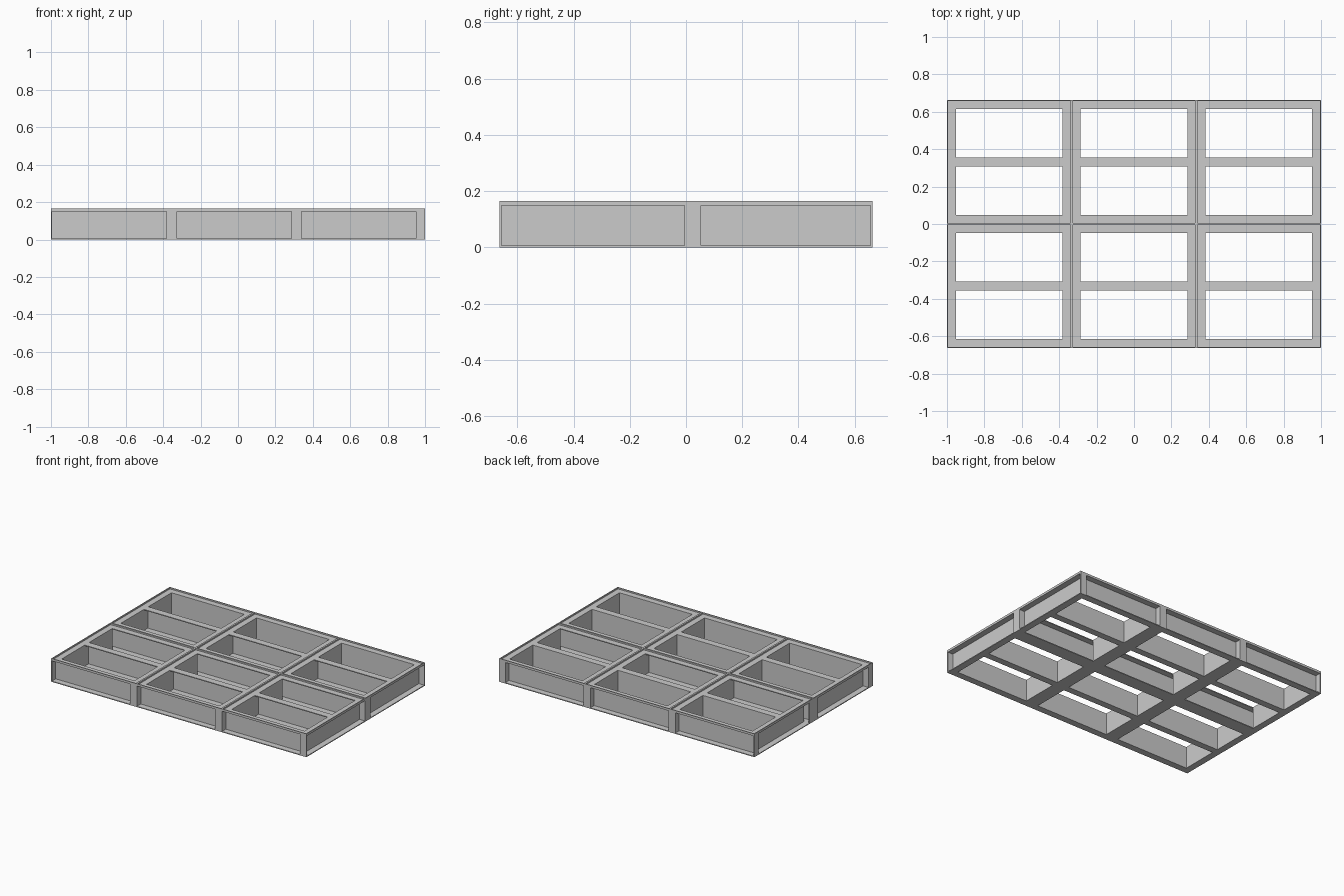
import bpy, bmesh

if "Cube" in bpy.data.objects:
    bpy.data.objects.remove(bpy.data.objects["Cube"])

W, D = 2 / 3, 0.663      # bay size in x and y
H, TOP = 0.155, 0.165    # channel height, lip height
F, T = 0.048, 0.006      # flange width, sheet thickness


def make(name, verts, faces):
    me = bpy.data.meshes.new(name)
    me.from_pydata(verts, [], faces)
    bm = bmesh.new()
    bm.from_mesh(me)
    bmesh.ops.recalc_face_normals(bm, faces=bm.faces)
    bm.to_mesh(me)
    bm.free()
    ob = bpy.data.objects.new(name, me)
    bpy.context.collection.objects.link(ob)
    return ob


def extrude(name, profile, axis, a, b):
    """Extrude a (side, z) profile along x or y from a to b."""
    n = len(profile)
    place = (lambda s, z, t: (t, s, z)) if axis == 'x' else (lambda s, z, t: (s, t, z))
    verts = [place(s, z, t) for t in (a, b) for s, z in profile]
    faces = [(i, (i + 1) % n, n + (i + 1) % n, n + i) for i in range(n)]
    faces += [tuple(range(n)), tuple(range(n, 2 * n))]
    return make(name, verts, faces)


def channel(name, axis, a, b, web, d):
    """C-section: web face at 'web', flanges pointing along d (+1/-1)."""
    p = [(0, 0), (F, 0), (F, T), (T, T), (T, H - T), (F, H - T), (F, H), (0, H)]
    return extrude(name, [(web + d * s, z) for s, z in p], axis, a, b)


def box(name, x0, x1, y0, y1, z0, z1):
    return extrude(name, [(x0, z0), (x1, z0), (x1, z1), (x0, z1)], 'y', y0, y1)


for col in range(3):
    x0 = -1 + col * W
    x1 = x0 + W
    xi0, xi1 = x0 + F, x1 - F
    for row, y0 in (("front", -D), ("back", 0.0)):
        y1 = y0 + D
        tag = f"{row}_{col + 1}"
        # cross rails: outer ones open outward, middle ones back to back
        if row == "front":
            rails = [(y0, y0 + F, -1), (y1, y1, -1)]
        else:
            rails = [(y0, y0, 1), (y1, y1 - F, 1)]
        for k, (edge, web, d) in enumerate(rails):
            # the end of the row's inner rail shows on the right side
            end = x1 if (row == "back" and k == 0 and col == 2) else xi1
            channel(f"rail_{tag}_{k + 1}", 'x', x0, end, web, d)
            lo, hi = sorted((web, web + d * F))
            box(f"rail_end_plate_{tag}_{k + 1}", x0, x0 + T, lo, hi, 0, H)
            if end == x1:
                box(f"rail_right_plate_{tag}", x1 - T, x1, lo, hi, 0, H)
        # side beams, webs facing into the bay
        channel(f"left_beam_{tag}", 'y', y0 + F, y1 - F, xi0, -1)
        ys = y0 + F if (row == "back" and col == 2) else y0
        channel(f"right_beam_{tag}", 'y', ys, y1, xi1, 1)
        for k, y in enumerate((ys, y1 - T)):
            box(f"beam_end_plate_{tag}_{k + 1}", xi1, x1, y, y + T, 0, H)
        # centre joist, open to the front
        mid = y0 + D / 2 + F / 2
        channel(f"joist_{tag}", 'x', xi0, xi1, mid, -1)
        # thin upstand lip around the bay
        for k, y in enumerate((y0, y1 - T)):
            box(f"lip_x_{tag}_{k + 1}", x0, x1, y, y + T, H, TOP)
        for k, x in enumerate((x0, x1 - T)):
            box(f"lip_y_{tag}_{k + 1}", x, x + T, y0 + T, y1 - T, H, TOP)
